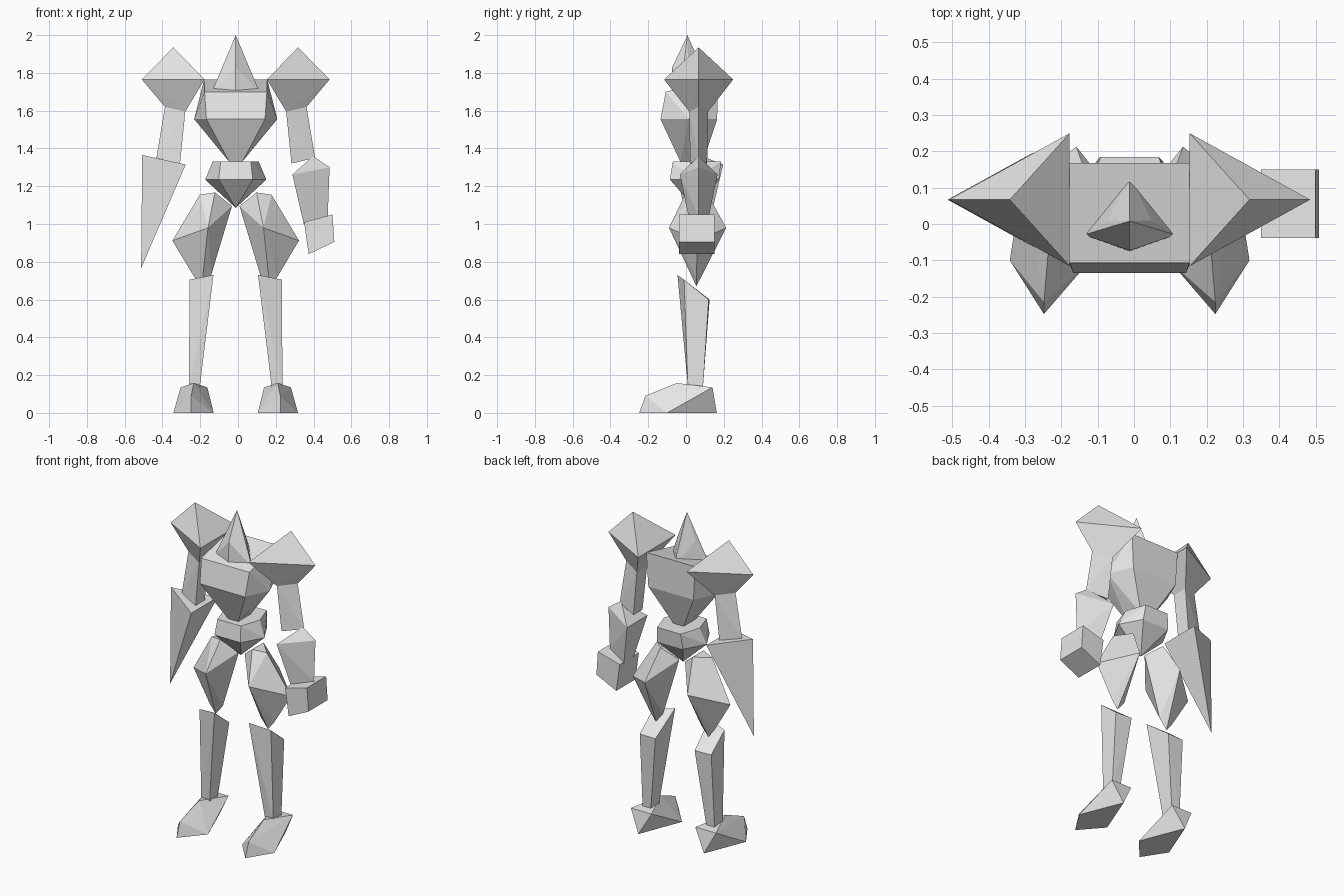
import bpy
import bmesh
from mathutils import Vector

default_cube = bpy.data.objects.get("Cube")
if default_cube:
    bpy.data.objects.remove(default_cube, do_unlink=True)

# One plain grey for the whole body
GREY = (0.8, 0.8, 0.8, 1)
grey = bpy.data.materials.new("plain grey")
grey.use_nodes = True
grey.diffuse_color = GREY
grey.node_tree.nodes["Principled BSDF"].inputs["Base Color"].default_value = GREY

BODY_X = -.012     # symmetry plane of the body
ARM_Y = .067       # centre line of the arms


def solid(name, points, side=1):
    """Flat-faced convex block around a few corner points."""
    mesh = bpy.data.meshes.new(name)
    bm = bmesh.new()
    for x, y, z in points:
        bm.verts.new(Vector((side * x, y, z)))
    result = bmesh.ops.convex_hull(bm, input=bm.verts[:])
    spare = [v for v in bm.verts if not v.link_faces]
    bmesh.ops.delete(bm, geom=spare, context='VERTS')
    bmesh.ops.dissolve_limit(bm, angle_limit=.02, verts=bm.verts[:], edges=bm.edges[:])
    bmesh.ops.recalc_face_normals(bm, faces=bm.faces[:])
    bm.to_mesh(mesh)
    bm.free()
    mesh.materials.append(grey)
    part = bpy.data.objects.new(name, mesh)
    part.location.x = BODY_X
    bpy.context.collection.objects.link(part)
    return part


def pair(name, points):
    """The same block on both sides of the body."""
    solid("left_" + name, points, 1)
    solid("right_" + name, points, -1)


def both(*points):
    """Corner points together with their reflections."""
    return [(s * x, y, z) for x, y, z in points for s in (1, -1)]


def wedge(outer, outer_z, inner, inner_z, depth):
    """Triangular cross-section: one outer corner, two inner corners."""
    return [(outer, ARM_Y, outer_z),
            (inner, ARM_Y - depth, inner_z),
            (inner, ARM_Y + depth, inner_z)]


def hexagon(z, corner, side, front, back):
    """Six-sided cross-section of the torso."""
    middle = (front + back) / 2
    return both((corner, front, z), (side, middle, z), (corner, back, z))


# Pointed head with a ridge down the face
solid("head", [(0, .008, 2), (0, -.073, 1.83), (0, -.075, 1.7), (0, .135, 1.71)]
      + both((.06, .01, 1.84), (.126, -.03, 1.7)))

# Chest: sloping top, wide rim, narrow waist
solid("chest", both((.167, .168, 1.765), (.165, -.107, 1.7))
      + hexagon(1.555, .155, .22, -.135, .165)
      + both((.035, -.03, 1.33), (.035, .09, 1.33)))

# Pelvis: faceted top tapering to a point
solid("pelvis", hexagon(1.33, .08, .122, -.07, .185)
      + hexagon(1.235, .09, .162, -.085, .175)
      + [(0, .045, 1.085)])

# Shoulders and upper arms share the same triangular section
armpit = wedge(.375, 1.62, .267, 1.595, .05)
pair("shoulder", [(.33, ARM_Y, 1.935)] + wedge(.497, 1.765, .165, 1.765, .183) + armpit)
pair("upper_arm", armpit + wedge(.42, 1.35, .295, 1.32, .045))

# Left forearm with a block fist
solid("left_forearm", [(.41, ARM_Y, 1.36)]
      + wedge(.497, 1.3, .3, 1.262, .1)
      + wedge(.487, 1.04, .36, 1.0, .045))
fist_outline = ((.362, 1.01), (.512, 1.05), (.522, .905), (.386, .84))
solid("left_fist", [(x, y, z) for x, z in fist_outline for y in (-.038, .15)])

# Right forearm is a long blade
solid("right_blade", wedge(.495, 1.365, .265, 1.315, .13)
      + [(.501, ARM_Y, .765)], -1)

# Thigh: swells at the middle, tapers to the knee
pair("thigh", [(.11, 0, 1.167), (.19, .03, 1.155), (.11, .11, 1.167), (.02, .055, 1.095),
               (.147, -.09, .98), (.147, .213, .98), (.335, .06, .912),
               (.13, .055, .73), (.22, .055, .72), (.18, .055, .67)])

# Shin: slanted knee, slim ankle
ankle = [(x, y, .14) for x in (.19, .247) for y in (.01, .09)]
pair("shin", ankle + [(.118, -.045, .73), (.245, -.01, .705),
                      (.135, .125, .6), (.245, .12, .6)])

# Foot: long pointed toe, high instep, wide ball
pair("foot", [(.236, -.248, 0), (.236, -.215, .09), (.33, -.1, 0), (.117, -.11, 0),
              (.222, -.05, .158), (.15, .14, .135), (.292, .14, .135), (.225, .163, 0)])
